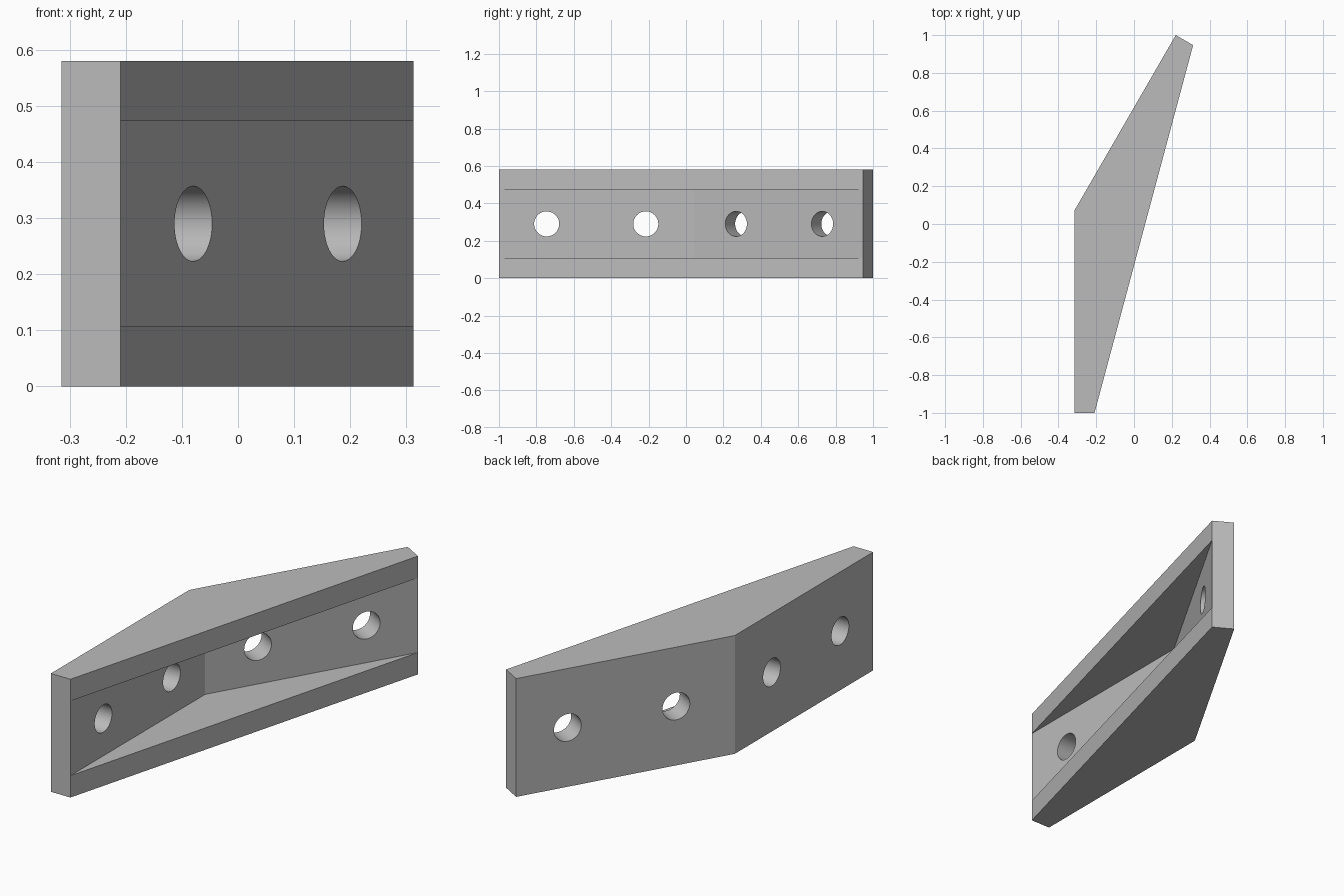
import bpy, bmesh, math
from mathutils import Vector

if "Cube" in bpy.data.objects:
    bpy.data.objects.remove(bpy.data.objects["Cube"])

HEIGHT, WALL, HOLE_R = 0.58, 0.107, 0.067
MID = HEIGHT / 2

steel = bpy.data.materials.new("light grey steel")
steel.diffuse_color = (0.5, 0.5, 0.5, 1)
steel.use_nodes = True
steel.node_tree.nodes["Principled BSDF"].inputs["Base Color"].default_value = steel.diffuse_color

# Plan corners: straight leg, bend, and leg turned by 30 degrees
A, B = (-0.315, -1.0), (-0.209, -1.0)
INNER, OUTER = (-0.209, 0.044), (-0.315, 0.072)
D, E = (0.313, 0.947), (0.221, 1.0)
LEVELS = (0, WALL, HEIGHT - WALL, HEIGHT)

# Bracket body: bent plate with a triangular flange above and below
bm = bmesh.new()


def column(p, levels):
    return [bm.verts.new((p[0], p[1], z)) for z in levels]


a, e, f = (column(p, (LEVELS[0], LEVELS[3])) for p in (A, E, OUTER))
b, d = (column(p, LEVELS) for p in (B, D))
c = column(INNER, LEVELS[1:3])

faces = [
    [a[0], b[0], d[0], e[0], f[0]], [a[1], b[3], d[3], e[1], f[1]],  # bottom, top
    [a[0], *b, a[1]], [e[0], *d, e[1]],                             # leg ends
    [e[0], f[0], f[1], e[1]], [f[0], a[0], a[1], f[1]],             # outer faces
    [b[1], c[0], c[1], b[2]], [c[0], d[1], d[2], c[1]],             # inner faces
    [b[1], c[0], d[1]], [b[2], c[1], d[2]],                         # flange insides
    [b[0], d[0], d[1], b[1]], [b[2], d[2], d[3], b[3]],             # flange edges
]
for verts in faces:
    bm.faces.new(verts)
bmesh.ops.recalc_face_normals(bm, faces=bm.faces)
mesh = bpy.data.meshes.new("angle_bracket")
bm.to_mesh(mesh)
bm.free()
mesh.materials.append(steel)
bracket = bpy.data.objects.new("angle_bracket", mesh)
bpy.context.collection.objects.link(bracket)
bpy.context.view_layer.objects.active = bracket
bracket.select_set(True)

# Bolt holes: two square to each leg
leg_1 = Vector((1, 0, 0))
leg_2 = Vector((math.cos(math.radians(30)), -0.5, 0))
for x, y, axis in ((-0.209, -0.745, leg_1), (-0.209, -0.215, leg_1),
                   (-0.08, 0.268, leg_2), (0.186, 0.729, leg_2)):
    centre = Vector((x, y, MID)) - axis * WALL / 2
    bpy.ops.mesh.primitive_cylinder_add(
        vertices=48, radius=HOLE_R, depth=0.16, location=centre,
        rotation=axis.to_track_quat('Z', 'Y').to_euler())
    cutter = bpy.context.object
    cutter.name = "hole_cutter"
    cutter.hide_render = True
    cutter.data.materials.append(steel)
    mod = bracket.modifiers.new("hole", 'BOOLEAN')
    mod.operation, mod.solver, mod.object = 'DIFFERENCE', 'EXACT', cutter
    bpy.context.view_layer.objects.active = bracket
    bpy.ops.object.modifier_apply(modifier=mod.name)
    bpy.data.objects.remove(cutter)

# Smooth hole walls, crisp edges elsewhere
bracket.select_set(True)
bpy.ops.object.shade_smooth_by_angle(angle=math.radians(20))
